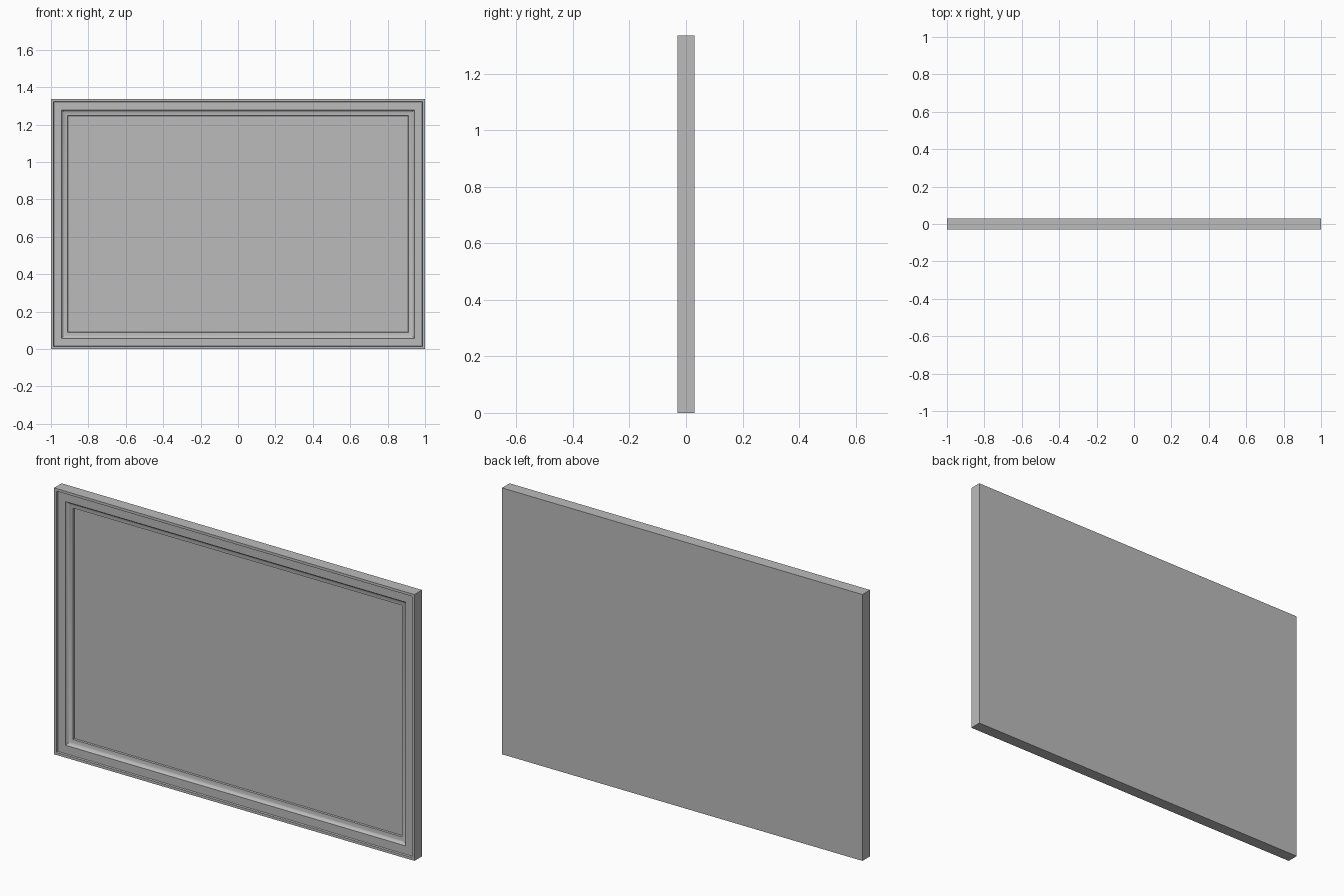
import bpy, bmesh, math

old = bpy.data.objects.get("Cube")
if old:
    bpy.data.objects.remove(old, do_unlink=True)

W, H, D = 2.0, 1.336, 0.06

grey = bpy.data.materials.new("plain grey")
grey.use_nodes = True
colour = (0.5, 0.5, 0.5, 1)
grey.diffuse_color = colour
grey.node_tree.nodes["Principled BSDF"].inputs["Base Color"].default_value = colour


def rectangle(bm, inset, y):
    """Ring of four corners, inset from the outer edge, at depth y."""
    x, low, high = W / 2 - inset, inset, H - inset
    return [bm.verts.new((px, y, pz))
            for px, pz in ((-x, low), (x, low), (x, high), (-x, high))]


def build(name, profile, cap_first=False, cap_last=False):
    """Sweep an (inset, y) profile round the rectangle with mitred corners."""
    bm = bmesh.new()
    rings = [rectangle(bm, *p) for p in profile]
    for a, b in zip(rings, rings[1:]):
        for i in range(4):
            j = (i + 1) % 4
            bm.faces.new((a[i], a[j], b[j], b[i]))
    if cap_first:
        bm.faces.new(rings[0])
    if cap_last:
        bm.faces.new(rings[-1])
    bmesh.ops.recalc_face_normals(bm, faces=bm.faces)
    mesh = bpy.data.meshes.new(name)
    bm.to_mesh(mesh)
    bm.free()
    mesh.materials.append(grey)
    obj = bpy.data.objects.new(name, mesh)
    bpy.context.collection.objects.link(obj)
    return obj


# Frame moulding: back, outer side, thin raised rim, flat band, cove, inner lip
back, front, band = D / 2, -D / 2, -0.021
cove_in, cove_out = 0.057, 0.088
cove_top, cove_bottom = band, -0.004
cove = []
for k in range(9):
    t = math.pi / 2 * k / 8
    cove.append((cove_out - (cove_out - cove_in) * math.cos(t),
                 cove_top + (cove_bottom - cove_top) * math.sin(t)))
# the cove starts steep and flattens out toward the panel
profile = [(0, back), (0, front), (0.013, front), (0.015, band)]
profile += cove + [(cove_out + 0.002, 0.004), (cove_out + 0.002, back)]
profile.append(profile[0])
frame = build("frame", profile)
bmesh_clean = bmesh.new()
bmesh_clean.from_mesh(frame.data)
bmesh.ops.remove_doubles(bmesh_clean, verts=bmesh_clean.verts, dist=1e-5)
bmesh.ops.recalc_face_normals(bmesh_clean, faces=bmesh_clean.faces)
bmesh_clean.to_mesh(frame.data)
bmesh_clean.free()

# Flat panel filling the opening, flush with the back
panel = build("panel", [(cove_out + 0.002, 0.004), (cove_out + 0.002, back)],
              cap_first=True, cap_last=True)

# Smooth the cove, keep the mitres and steps sharp
bpy.ops.object.select_all(action="DESELECT")
frame.select_set(True)
bpy.context.view_layer.objects.active = frame
bpy.ops.object.shade_smooth_by_angle(angle=math.radians(30))
